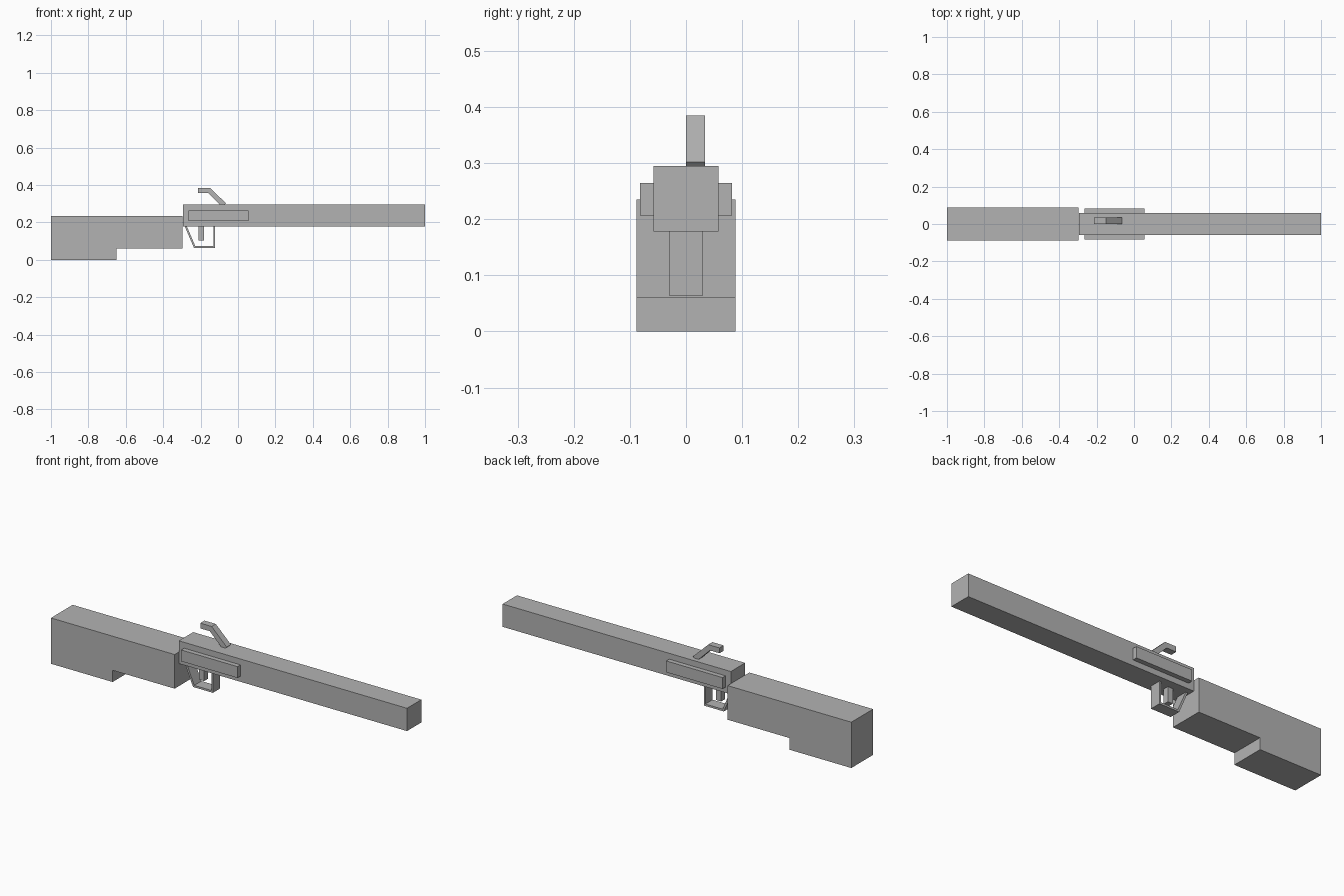
import bpy
import bmesh

default = bpy.data.objects.get("Cube")
if default:
    bpy.data.objects.remove(default, do_unlink=True)

# Single plain grey
grey = bpy.data.materials.new("plain_grey")
grey.use_nodes = True
colour = (0.45, 0.45, 0.45, 1)
grey.diffuse_color = colour
grey.node_tree.nodes["Principled BSDF"].inputs["Base Color"].default_value = colour


def extrude_profile(name, outline, y0, y1):
    """Extrude a side outline of (x, z) points from y0 to y1."""
    bm = bmesh.new()
    face = bm.faces.new([bm.verts.new((x, y0, z)) for x, z in outline])
    grown = bmesh.ops.extrude_face_region(bm, geom=[face])["geom"]
    moved = [v for v in grown if isinstance(v, bmesh.types.BMVert)]
    bmesh.ops.translate(bm, verts=moved, vec=(0, y1 - y0, 0))
    bmesh.ops.recalc_face_normals(bm, faces=bm.faces)
    mesh = bpy.data.meshes.new(name)
    bm.to_mesh(mesh)
    bm.free()
    mesh.materials.append(grey)
    obj = bpy.data.objects.new(name, mesh)
    bpy.context.collection.objects.link(obj)
    return obj


def box(name, x0, x1, y0, y1, z0, z1):
    return extrude_profile(name, [(x0, z0), (x1, z0), (x1, z1), (x0, z1)], y0, y1)


# Stepped stock
extrude_profile("stock", [(-1, 0), (-0.65, 0), (-0.65, 0.06), (-0.298, 0.06),
                          (-0.298, 0.235), (-1, 0.235)], -0.088, 0.088)

# Long square barrel with a plate on each side
box("barrel", -0.295, 1, -0.058, 0.058, 0.178, 0.295)
for side, sign in (("left", 1), ("right", -1)):
    y0, y1 = sorted((sign * 0.05, sign * 0.082))
    box("side_plate_" + side, -0.265, 0.055, y0, y1, 0.207, 0.265)

# Bent hammer, offset to the back half of the barrel
extrude_profile("hammer", [(-0.214, 0.385), (-0.15, 0.385), (-0.064, 0.302),
                           (-0.083, 0.282), (-0.16, 0.358), (-0.214, 0.358)],
                0, 0.034)

# Open trigger guard strap and trigger
extrude_profile("trigger_guard", [(-0.285, 0.18), (-0.235, 0.063), (-0.122, 0.063),
                                  (-0.122, 0.18), (-0.13, 0.18), (-0.13, 0.073),
                                  (-0.228, 0.073), (-0.274, 0.18)], -0.029, 0.029)
box("trigger", -0.21, -0.182, -0.015, 0.015, 0.102, 0.18)
